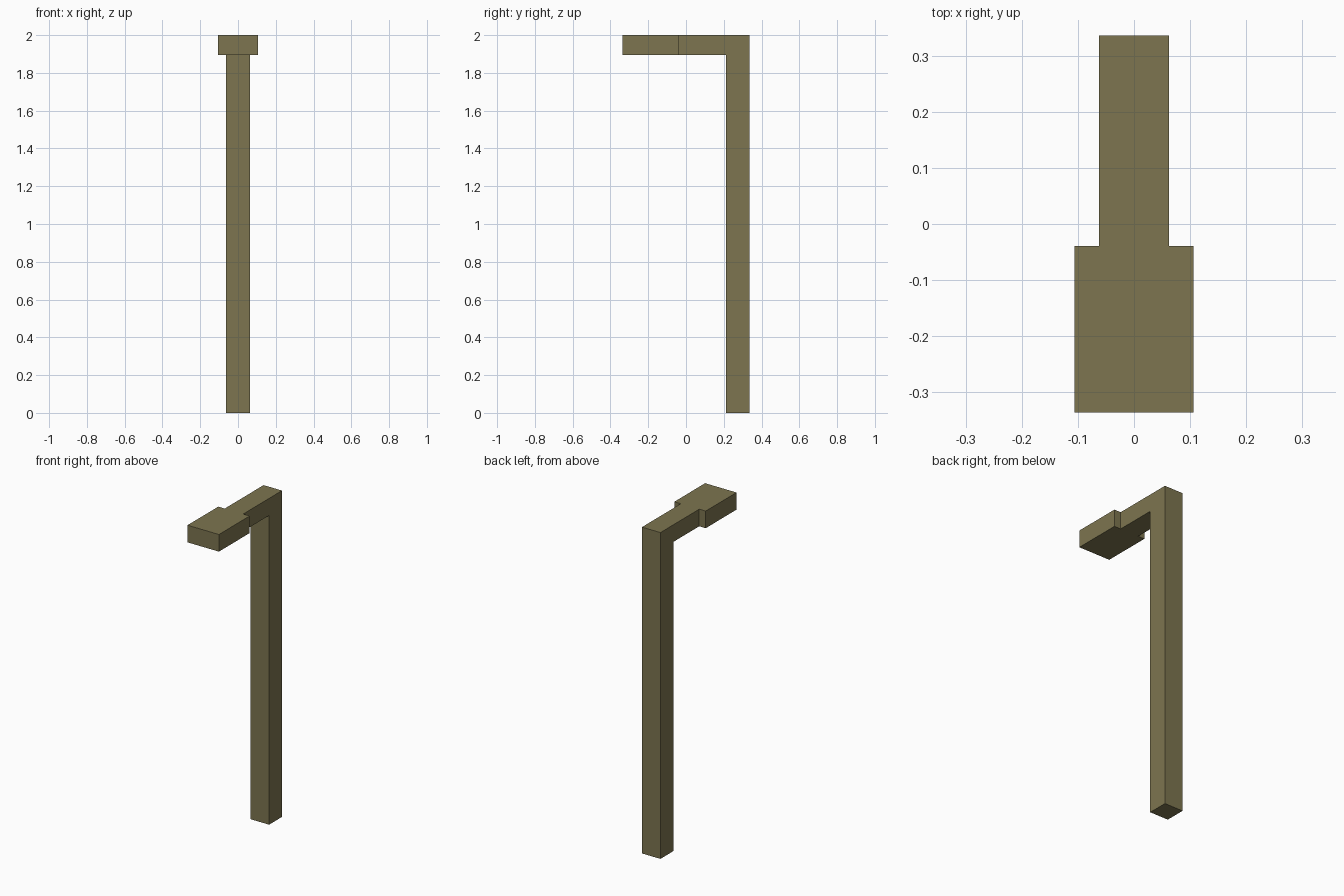
import bpy, bmesh
from mathutils import Vector

if "Cube" in bpy.data.objects:
    bpy.data.objects.remove(bpy.data.objects["Cube"])

mat = bpy.data.materials.new("olive_metal")
mat.diffuse_color = (0.205, 0.178, 0.08, 1)
mat.use_nodes = True
mat.node_tree.nodes["Principled BSDF"].inputs["Base Color"].default_value = mat.diffuse_color


def extrude_profile(name, yz, half_width):
    """Extrude a (y, z) side profile symmetrically across x."""
    bm = bmesh.new()
    face = bm.faces.new([bm.verts.new((-half_width, y, z)) for y, z in yz])
    ext = bmesh.ops.extrude_face_region(bm, geom=[face])
    verts = [g for g in ext["geom"] if isinstance(g, bmesh.types.BMVert)]
    bmesh.ops.translate(bm, verts=verts, vec=Vector((2 * half_width, 0, 0)))
    bmesh.ops.recalc_face_normals(bm, faces=bm.faces)
    mesh = bpy.data.meshes.new(name)
    bm.to_mesh(mesh)
    bm.free()
    mesh.materials.append(mat)
    obj = bpy.data.objects.new(name, mesh)
    bpy.context.collection.objects.link(obj)
    return obj


BACK, POLE_FRONT, HEAD_BACK, FRONT = 0.337, 0.212, -0.039, -0.337
TOP, UNDER = 2.0, 1.895

# Square pole with the arm reaching forward from its top
extrude_profile("pole_and_arm", [
    (BACK, 0), (BACK, TOP), (HEAD_BACK, TOP),
    (HEAD_BACK, UNDER), (POLE_FRONT, UNDER), (POLE_FRONT, 0)], 0.0625)

# Wider flat lamp head at the end of the arm
extrude_profile("lamp_head", [
    (HEAD_BACK, UNDER), (HEAD_BACK, TOP), (FRONT, TOP), (FRONT, UNDER)], 0.1065)
